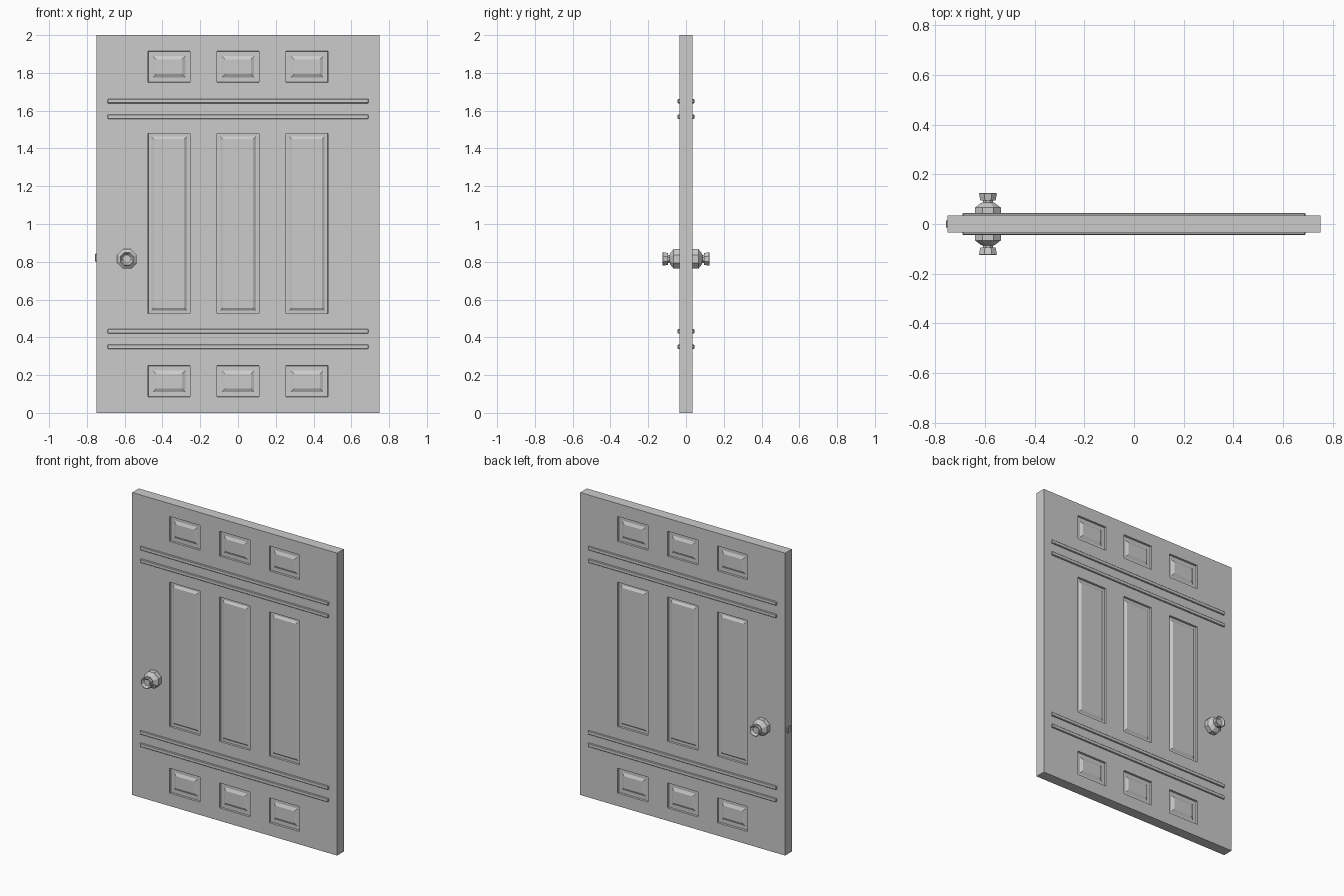
import bpy, bmesh, math
from mathutils import Vector, Matrix

if "Cube" in bpy.data.objects:
    bpy.data.objects.remove(bpy.data.objects["Cube"])

T = 0.035                      # half thickness of the door
KNOB_X, KNOB_Z = -0.588, 0.815


def make_object(name, bm):
    bmesh.ops.recalc_face_normals(bm, faces=bm.faces[:])
    mesh = bpy.data.meshes.new(name)
    bm.to_mesh(mesh)
    bm.free()
    ob = bpy.data.objects.new(name, mesh)
    bpy.context.collection.objects.link(ob)
    return ob


def box(name, center, size, bevel=0.0):
    bm = bmesh.new()
    bmesh.ops.create_cube(bm, size=1, matrix=Matrix.Translation(center) @ Matrix.Diagonal((*size, 1)))
    ob = make_object(name, bm)
    if bevel:
        mod = ob.modifiers.new("chamfer", 'BEVEL')
        mod.width, mod.segments = bevel, 1
    return ob


# Door slab, cut into cells so the panel faces can be inset on both sides
bm = bmesh.new()
bmesh.ops.create_cube(bm, size=1, matrix=Matrix.Translation((0, 0, 1)) @ Matrix.Diagonal((1.5, 2 * T, 2, 1)))
columns = [(c - 0.111, c + 0.111) for c in (-0.365, 0.0, 0.365)]
rows = [(0.085, 0.25), (0.525, 1.48), (1.75, 1.915)]
cuts = [(Vector((x, 0, 0)), Vector((1, 0, 0))) for c in columns for x in c]
cuts += [(Vector((0, 0, z)), Vector((0, 0, 1))) for r in rows for z in r]
for co, no in cuts:
    bmesh.ops.bisect_plane(bm, geom=bm.verts[:] + bm.edges[:] + bm.faces[:], plane_co=co, plane_no=no)
bm.normal_update()


def panel_faces(row):
    found = []
    for f in bm.faces:
        c = f.calc_center_median()
        if abs(f.normal.y) > 0.9 and row[0] < c.z < row[1] and any(a < c.x < b for a, b in columns):
            found.append(f)
    return found


# Recess, flat gap, then a raised field with sloping borders
for row, gap, slope in ((rows[0], 0.024, 0.018), (rows[1], 0.016, 0.014), (rows[2], 0.024, 0.018)):
    faces = panel_faces(row)
    for thickness, depth in ((0.001, -0.013), (gap, 0.0), (slope, 0.009)):
        bmesh.ops.inset_individual(bm, faces=faces, thickness=thickness, depth=depth, use_even_offset=True)
        bm.normal_update()
make_object("door_slab", bm)

# Horizontal mouldings and knobs on both sides
profile = [(0.056, T - 0.002), (0.056, 0.066), (0.033, 0.083), (0.022, 0.087), (0.022, 0.094),
           (0.033, 0.094), (0.039, 0.122), (0.034, 0.125), (0.022, 0.112)]


def knob(name, side, sides=8):
    bm = bmesh.new()
    rings = []
    for r, y in profile:
        rings.append([bm.verts.new((KNOB_X + r * math.cos(a), side * y, KNOB_Z + r * math.sin(a)))
                      for a in ((i + 0.5) * math.tau / sides for i in range(sides))])
    for a, b in zip(rings, rings[1:]):
        for i in range(sides):
            j = (i + 1) % sides
            bm.faces.new((a[i], a[j], b[j], b[i]))
    bm.faces.new(rings[0])
    bm.faces.new(rings[-1])
    make_object(name, bm)


for label, side in (("front", -1), ("back", 1)):
    for i, z in enumerate((0.35, 0.432, 1.568, 1.651)):
        box(f"{label}_moulding_{i + 1}", (0, side * (T + 0.003), z), (1.38, 0.012, 0.024), 0.003)
    knob(f"{label}_knob", side)

# Latch on the door edge
box("latch_bolt", (-0.748, 0, 0.822), (0.018, 0.03, 0.042), 0.003)
